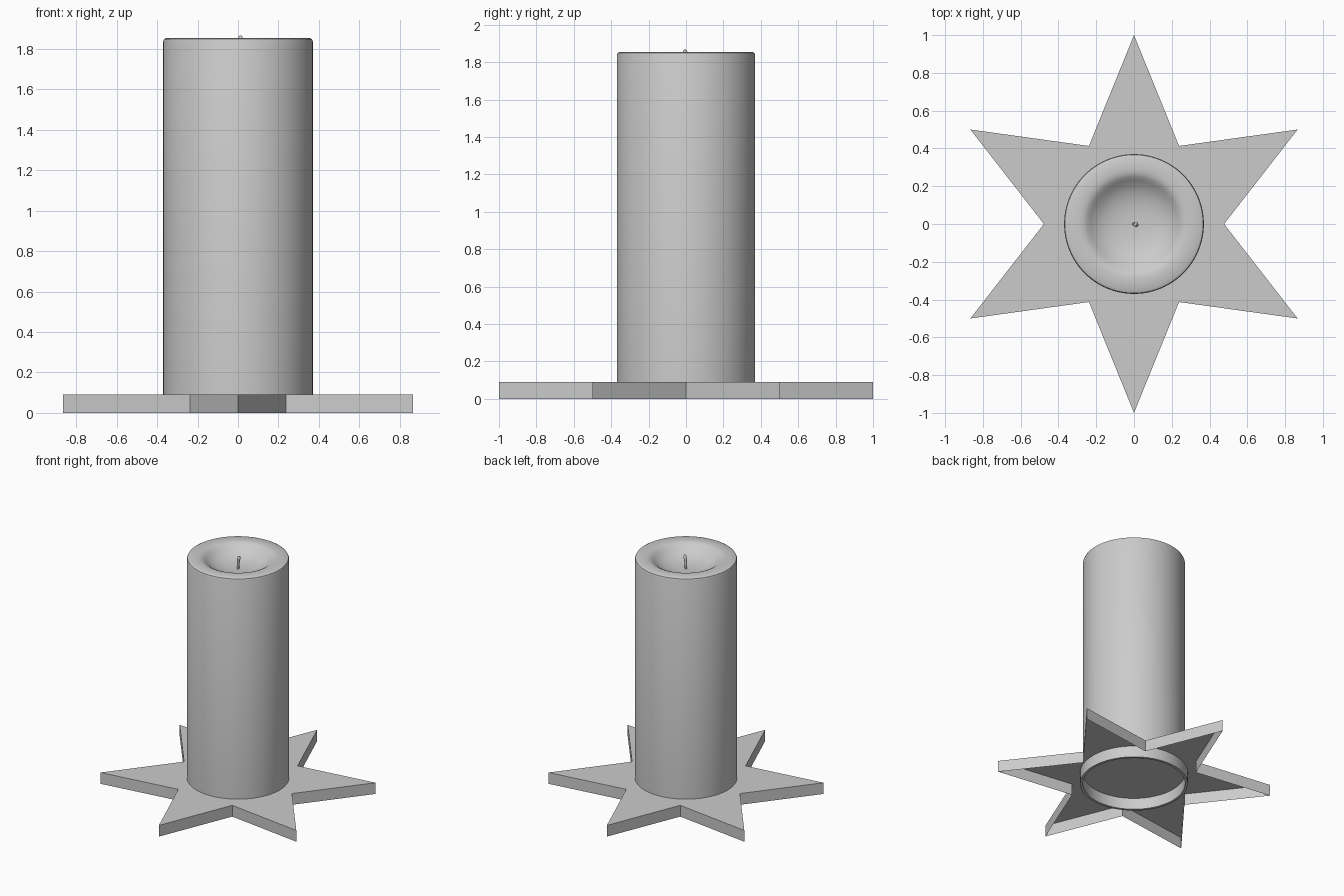
import bpy, bmesh
from math import pi, cos, sin, radians
from mathutils import Vector

if "Cube" in bpy.data.objects:
    bpy.data.objects.remove(bpy.data.objects["Cube"])


def finish(name, bm, smooth=True):
    bmesh.ops.recalc_face_normals(bm, faces=bm.faces)
    mesh = bpy.data.meshes.new(name)
    bm.to_mesh(mesh)
    bm.free()
    obj = bpy.data.objects.new(name, mesh)
    bpy.context.collection.objects.link(obj)
    if smooth:
        bpy.ops.object.select_all(action='DESELECT')
        bpy.context.view_layer.objects.active = obj
        obj.select_set(True)
        bpy.ops.object.shade_smooth_by_angle(angle=radians(40))
    return obj


def lathe(name, profile, steps=96):
    """Revolve an (r, z) profile around the z axis."""
    bm = bmesh.new()
    verts = [bm.verts.new((r, 0, z)) for r, z in profile]
    edges = [bm.edges.new(pair) for pair in zip(verts, verts[1:])]
    bmesh.ops.spin(bm, geom=verts + edges, cent=(0, 0, 0), axis=(0, 0, 1),
                   angle=2 * pi, steps=steps)
    bmesh.ops.remove_doubles(bm, verts=bm.verts, dist=1e-5)
    return finish(name, bm)


# Star base: top plate with a thin skirt, open underneath
H = 0.09
bm = bmesh.new()
outline = []
for i in range(12):
    r = 1.0 if i % 2 == 0 else 0.477
    a = pi / 2 + i * pi / 6
    outline.append((r * cos(a), r * sin(a)))
top = [bm.verts.new((x, y, H)) for x, y in outline]
low = [bm.verts.new((x, y, 0)) for x, y in outline]
bm.faces.new(top)
for i in range(12):
    j = (i + 1) % 12
    bm.faces.new((top[i], low[i], low[j], top[j]))
finish("star_base", bm, smooth=False)

# Socket ring under the plate
lathe("socket_ring", [(0.39, H), (0.39, 0), (0.37, 0), (0.37, H)])

# Candle body with a rounded rim and melted hollow
lathe("candle", [(0, H), (0.37, H), (0.37, 1.838), (0.366, 1.849), (0.355, 1.855),
                 (0.29, 1.855), (0.268, 1.852), (0.25, 1.843), (0.232, 1.828),
                 (0.205, 1.805), (0.165, 1.783), (0.115, 1.768), (0.06, 1.761),
                 (0, 1.76)])

# Wick: slim, slightly bent tube
curve = bpy.data.curves.new("wick_path", 'CURVE')
curve.dimensions = '3D'
curve.bevel_depth = 0.011
curve.bevel_resolution = 3
curve.use_fill_caps = True
spline = curve.splines.new('POLY')
path = [(0, 0, 1.75, 0.8), (0.002, 0, 1.79, 0.8), (0.006, -0.002, 1.825, 0.9),
        (0.011, -0.004, 1.85, 1.15), (0.014, -0.005, 1.861, 0.9), (0.016, -0.005, 1.866, 0.4)]
spline.points.add(len(path) - 1)
for p, (x, y, z, r) in zip(spline.points, path):
    p.co = (x, y, z, 1)
    p.radius = r
wick = bpy.data.objects.new("wick", curve)
bpy.context.collection.objects.link(wick)
